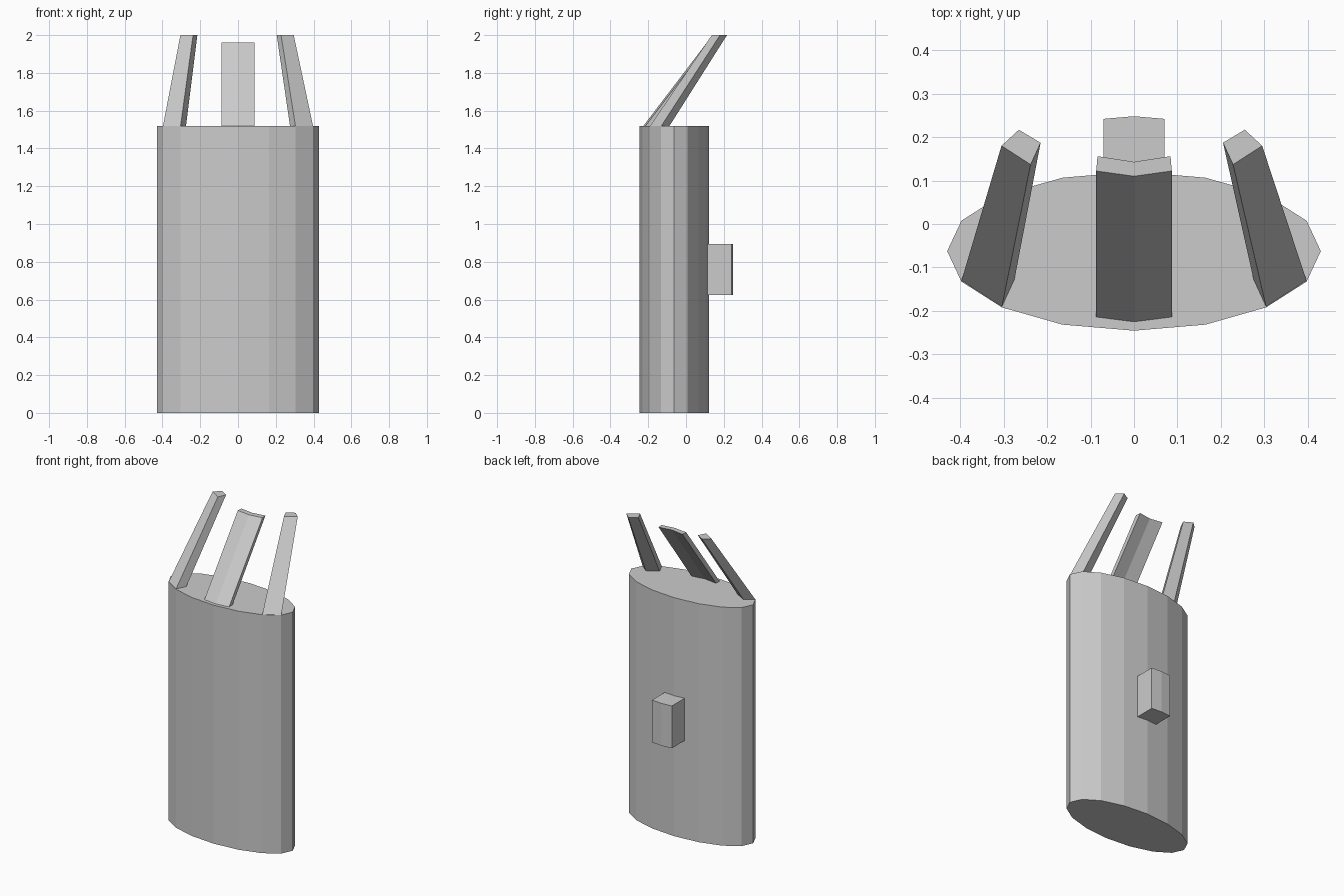
import bpy
from math import cos, sin, pi

if "Cube" in bpy.data.objects:
    bpy.data.objects.remove(bpy.data.objects["Cube"])

CAP_Z = 1.52  # height of the flat top of the body


def loft(name, lower, upper, z0, z1):
    """Closed flat-faced solid between two matching counter-clockwise outlines."""
    n = len(lower)
    verts = [(x, y, z0) for x, y in lower] + [(x, y, z1) for x, y in upper]
    faces = [(i, (i + 1) % n, n + (i + 1) % n, n + i) for i in range(n)]
    faces += [tuple(reversed(range(n))), tuple(range(n, 2 * n))]
    mesh = bpy.data.meshes.new(name)
    mesh.from_pydata(verts, [], faces)
    mesh.update()
    obj = bpy.data.objects.new(name, mesh)
    bpy.context.collection.objects.link(obj)
    return obj


# Body: 16-sided elliptical column
oval = [(0.43 * cos(i * pi / 8), -0.0625 + 0.183 * sin(i * pi / 8)) for i in range(16)]
loft("body", oval, oval, 0, CAP_Z)

# Back block: small box following the curve of the body
block = [(-0.07, 0.112), (0, 0.118), (0.07, 0.112), (0.07, 0.242), (0, 0.248), (-0.07, 0.242)]
loft("back_block", block, block, 0.625, 0.895)

# Centre prong: bent strip leaning backwards
base = [(-0.087, -0.214), (0, -0.225), (0.087, -0.214),
        (0.087, -0.179), (0, -0.192), (-0.087, -0.179)]
tip = [(-0.087, 0.122), (0, 0.11), (0.087, 0.122),
       (0.084, 0.156), (0, 0.143), (-0.084, 0.156)]
loft("centre_prong", base, tip, CAP_Z, 1.96)

# Side prongs: tapered bars leaning backwards and inwards
base = [(0.397, -0.13), (0.345, -0.087), (0.275, -0.127), (0.304, -0.19)]
tip = [(0.30, 0.18), (0.26, 0.217), (0.21, 0.187), (0.233, 0.137)]
for name, side, shift in (("right_prong", 1, -0.005), ("left_prong", -1, -0.005)):
    lower = [(side * x, y) for x, y in base]
    upper = [(side * x + shift, y) for x, y in tip]
    if side < 0:  # mirrored outlines need their winding restored
        lower.reverse()
        upper.reverse()
    loft(name, lower, upper, CAP_Z, 2.0)
